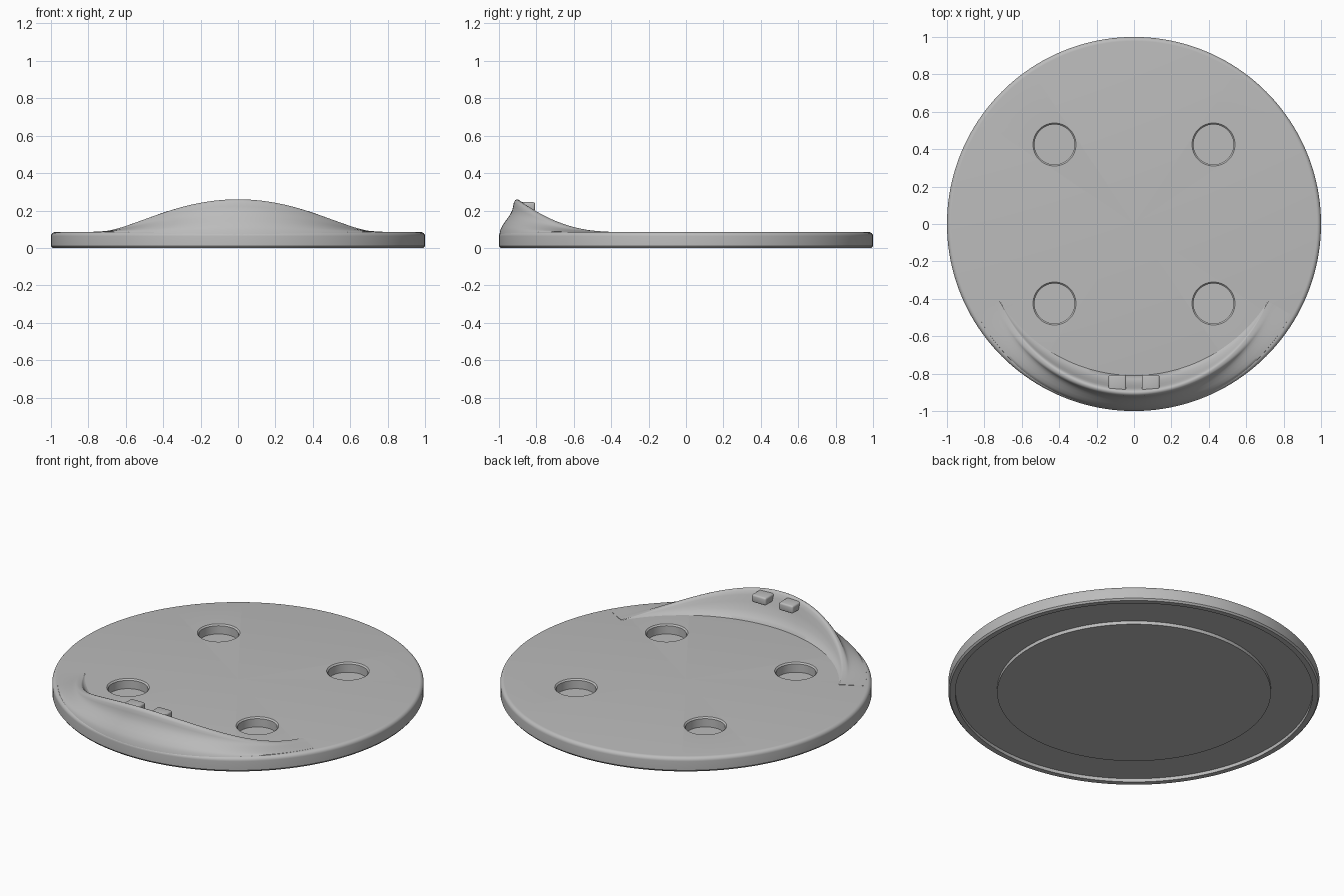
import bpy, bmesh
from math import sin, cos, pi, sqrt, radians

cube = bpy.data.objects.get("Cube")
if cube:
    bpy.data.objects.remove(cube)

grey = bpy.data.materials.new("plain grey")
grey.use_nodes = True
GREY = (0.5, 0.5, 0.5, 1)
grey.diffuse_color = GREY
grey.node_tree.nodes["Principled BSDF"].inputs["Base Color"].default_value = GREY

TOP = 0.085


def make_object(name, bm, angle=35):
    bmesh.ops.remove_doubles(bm, verts=bm.verts, dist=1e-5)
    bmesh.ops.recalc_face_normals(bm, faces=bm.faces)
    mesh = bpy.data.meshes.new(name)
    bm.to_mesh(mesh)
    bm.free()
    mesh.materials.append(grey)
    obj = bpy.data.objects.new(name, mesh)
    bpy.context.collection.objects.link(obj)
    smooth(obj, angle)
    return obj


def smooth(obj, angle):
    bpy.ops.object.select_all(action="DESELECT")
    obj.select_set(True)
    bpy.context.view_layer.objects.active = obj
    bpy.ops.object.shade_smooth_by_angle(angle=radians(angle))


def lathe(profile, steps, centre=(0, 0, 0)):
    """Spin (radius, height) points into a closed solid."""
    bm = bmesh.new()
    verts = [bm.verts.new((r, 0, z)) for r, z in profile]
    edges = [bm.edges.new(pair) for pair in zip(verts, verts[1:])]
    bmesh.ops.spin(bm, geom=verts + edges, cent=(0, 0, 0), axis=(0, 0, 1),
                   angle=2 * pi, steps=steps, use_merge=True)
    bmesh.ops.translate(bm, verts=bm.verts, vec=centre)
    return bm


# Round plate: rounded upper edge, ring-shaped recess underneath
fillet = [(0.978 + 0.022 * cos(i * pi / 12), TOP - 0.022 + 0.022 * sin(i * pi / 12))
          for i in range(7)]
plate = make_object("base_plate", lathe(
    [(0, 0), (0.737, 0), (0.737, 0.02), (0.962, 0.02), (0.962, 0), (0.992, 0), (1, 0.01)]
    + fillet + [(0, TOP)], 160))

# Four round pockets with a chamfered lip
for x in (-0.425, 0.425):
    for y in (-0.425, 0.425):
        cutter = make_object("pocket_cutter", lathe(
            [(0, 0.028), (0.107, 0.028), (0.107, TOP - 0.008), (0.117, TOP + 0.002),
             (0.117, TOP + 0.05), (0, TOP + 0.05)], 48, (x, y, 0)))
        cutter.hide_render = True
        bpy.context.view_layer.objects.active = plate
        mod = plate.modifiers.new("pocket", "BOOLEAN")
        mod.operation, mod.solver, mod.object = "DIFFERENCE", "EXACT", cutter
        bpy.ops.object.modifier_apply(modifier=mod.name)
        bpy.data.objects.remove(cutter)
smooth(plate, 35)

# Crescent lip: sections of (fraction across, fraction of crest height)
INNER = [(0, 0), (0.2, 0.1), (0.42, 0.3), (0.6, 0.57), (0.72, 0.8), (0.82, 0.94), (0.91, 0.99)]
OUTER = [(0, 1), (0.1, 0.97), (0.17, 0.9), (0.21, 0.79), (0.27, 0.66), (0.36, 0.56),
         (0.47, 0.46), (0.65, 0.33), (0.82, 0.19), (0.93, 0.07), (1, 0)]


def lip_section(u):
    a = u * pi / 3
    inner = sqrt(0.712 - (0.034 * sin(a)) ** 2) - 0.034 * cos(a)
    crest = sqrt(0.587 - (0.134 * sin(a)) ** 2) + 0.138 * cos(a)
    outer = 0.999 - 0.022 * u * u
    crest = max(crest, inner + 0.004)
    height = 0.003 + 0.172 * cos(u * pi / 2) ** 2
    points = [(inner, TOP - 0.02)]
    points += [(inner + f * (crest - inner), TOP + h * height) for f, h in INNER]
    points += [(crest + f * (outer - crest), TOP + h * height) for f, h in OUTER[:-1]]
    points += [(outer, TOP - 0.02)]
    return [(r * sin(a), -r * cos(a), z) for r, z in points]


bm = bmesh.new()
STEPS = 80
rows = [[bm.verts.new(p) for p in lip_section(2 * i / STEPS - 1)] for i in range(STEPS + 1)]
for row, nxt in zip(rows, rows[1:]):
    for j in range(len(row)):
        k = (j + 1) % len(row)
        bm.faces.new((row[j], row[k], nxt[k], nxt[j]))
bm.faces.new(rows[0])
bm.faces.new(rows[-1])
make_object("front_lip", bm, 50)

# Two small rounded tabs on the inside of the lip
for side, x in (("right", -0.089), ("left", 0.089)):
    bm = bmesh.new()
    bmesh.ops.create_cube(bm, size=1)
    bmesh.ops.scale(bm, verts=bm.verts, vec=(0.094, 0.09, 0.046))
    bmesh.ops.translate(bm, verts=bm.verts, vec=(x, -0.852, 0.222))
    bmesh.ops.bevel(bm, geom=bm.edges[:], offset=0.01, segments=3, profile=0.5,
                    affect="EDGES")
    make_object(side + "_tab", bm, 40)
